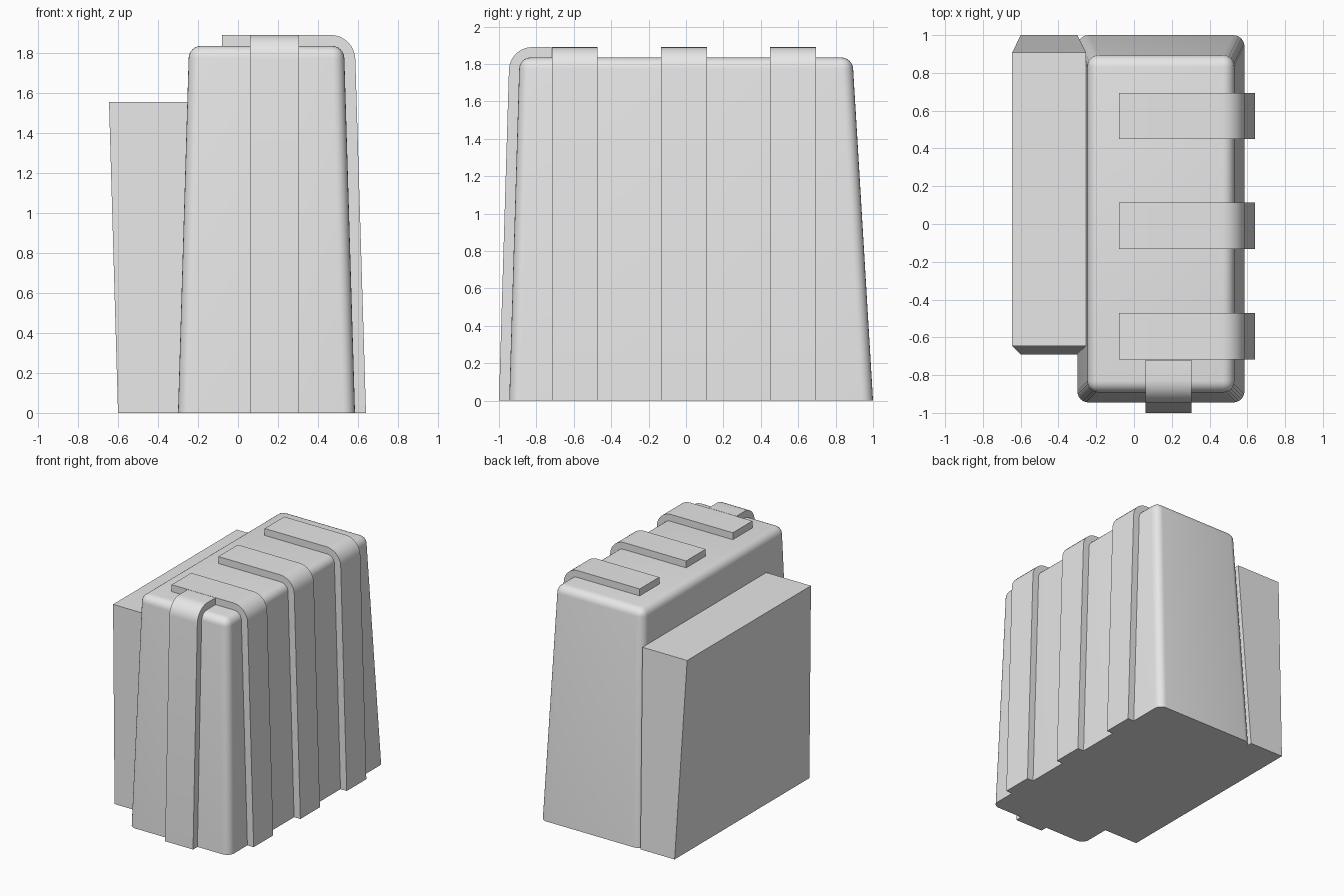
import bpy
import bmesh
from mathutils import Vector

cube = bpy.data.objects.get("Cube")
if cube:
    bpy.data.objects.remove(cube, do_unlink=True)

grey = bpy.data.materials.new("light grey")
grey.use_nodes = True
grey.diffuse_color = (0.8, 0.8, 0.8, 1)
grey.node_tree.nodes["Principled BSDF"].inputs["Base Color"].default_value = (0.8, 0.8, 0.8, 1)


def loft(name, ring_a, ring_b, bevel_test=None, radius=0.0, segments=6):
    """Solid between two matching rings; edges picked by bevel_test are rounded."""
    bm = bmesh.new()
    a = [bm.verts.new(p) for p in ring_a]
    b = [bm.verts.new(p) for p in ring_b]
    bm.faces.new(a)
    bm.faces.new(b)
    n = len(a)
    for i in range(n):
        j = (i + 1) % n
        bm.faces.new((a[i], a[j], b[j], b[i]))
    bmesh.ops.recalc_face_normals(bm, faces=bm.faces)
    if bevel_test:
        edges = [e for e in bm.edges if bevel_test(e)]
        bmesh.ops.bevel(bm, geom=edges, offset=radius, offset_type='OFFSET',
                        segments=segments, profile=0.5, affect='EDGES')
    mesh = bpy.data.meshes.new(name)
    bm.to_mesh(mesh)
    bm.free()
    mesh.materials.append(grey)
    obj = bpy.data.objects.new(name, mesh)
    bpy.context.collection.objects.link(obj)
    bpy.ops.object.select_all(action='DESELECT')
    obj.select_set(True)
    bpy.context.view_layer.objects.active = obj
    bpy.ops.object.shade_smooth_by_angle(angle=0.6)
    return obj


def rect(x0, x1, y0, y1, z):
    return [(x0, y0, z), (x1, y0, z), (x1, y1, z), (x0, y1, z)]


# Tapered body, rounded everywhere except around its base
loft("body", rect(-0.30, 0.585, -0.945, 1.0, 0), rect(-0.245, 0.53, -0.89, 0.89, 1.835),
     lambda e: max(v.co.z for v in e.verts) > 1, 0.06)

# Leaning side block, flush with the slope of the body
loft("side_block", rect(-0.60, -0.30, -0.69, 1.0, 0), rect(-0.645, -0.253, -0.645, 0.907, 1.555))


def strap(name, end, centre, place):
    """Strap running up a side and bending over the top; place maps (out, z, across)."""
    profile = [(0, 0), (-0.057, 1.89), (end, 1.89), (end, 1.80), (-0.15, 1.80), (-0.09, 0)]
    rings = [[place(u, z, centre + s * 0.1225) for u, z in profile] for s in (-1, 1)]
    corners = [Vector(r[1]) for r in rings]
    loft(name, *rings,
         lambda e: all(min((v.co - c).length for c in corners) < 1e-4 for v in e.verts),
         0.12, 8)


# Three straps over the left side, one over the front
for label, y in (("front", -0.595), ("middle", -0.01), ("rear", 0.572)):
    strap("side_strap_" + label, -0.72, y, lambda u, z, w: (0.64 + u, w, z))
strap("end_strap", -0.28, 0.183, lambda u, z, w: (w, -1.0 - u, z))
